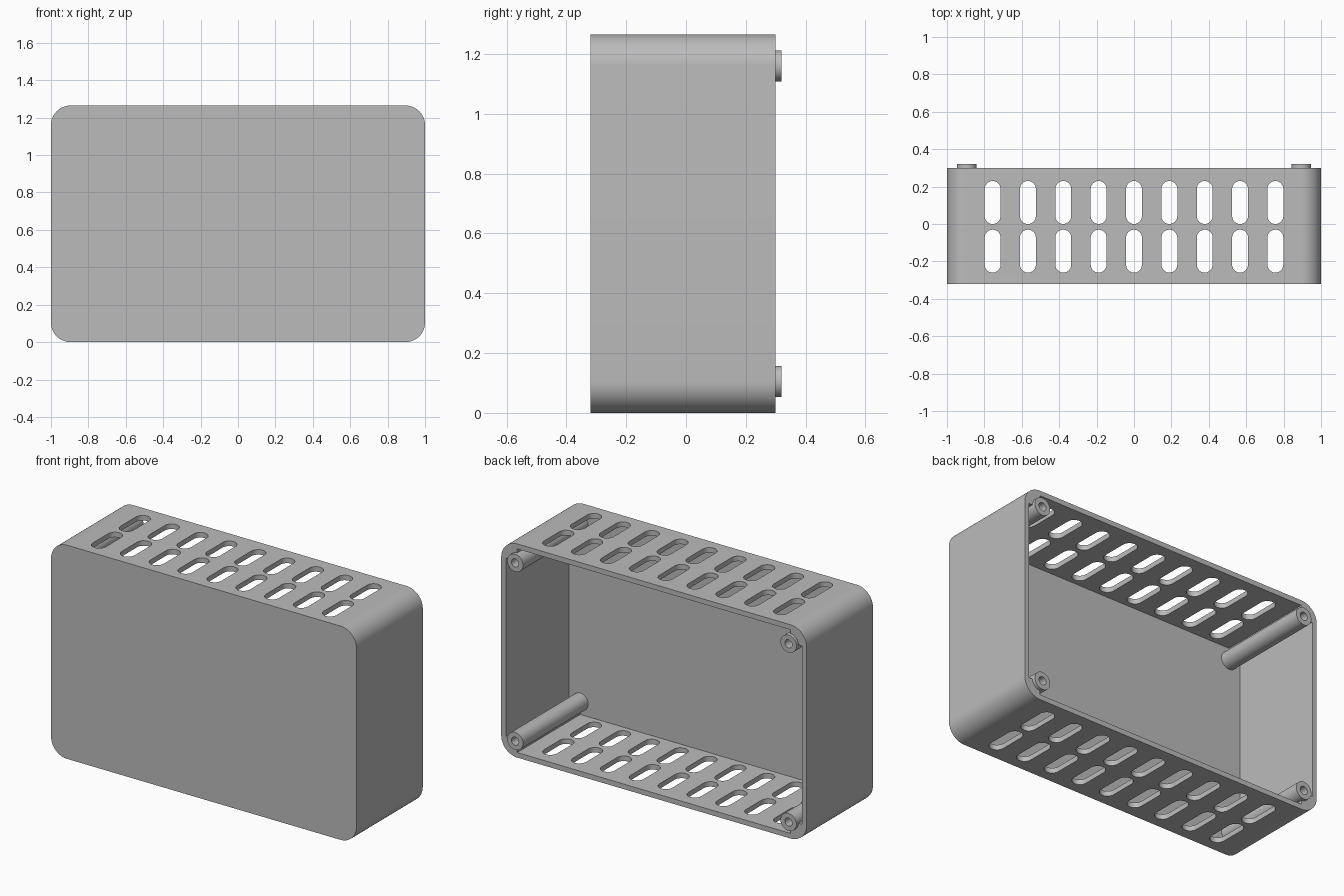
import bpy, bmesh
from math import pi, cos, sin
from mathutils import Matrix, Vector

if "Cube" in bpy.data.objects:
    bpy.data.objects.remove(bpy.data.objects["Cube"], do_unlink=True)

HEIGHT, FRONT, BACK = 1.265, -0.32, 0.30
WALL, CORNER = 0.03, 0.105
MID = HEIGHT / 2
BOSS_X, BOSS_Z = 1 - CORNER, MID - CORNER      # boss offsets from the centre
BOSS_R, HOLE_R = 0.052, 0.024

grey = bpy.data.materials.new("grey plastic")
grey.use_nodes = True
grey.diffuse_color = (0.5, 0.5, 0.5, 1)
grey.node_tree.nodes["Principled BSDF"].inputs["Base Color"].default_value = grey.diffuse_color


def arc(cx, cy, r, start, sweep, steps):
    return [(cx + r * cos(start + sweep * i / steps),
             cy + r * sin(start + sweep * i / steps)) for i in range(steps + 1)]


def prism(bm, outline, place, direction):
    """Extrude an outline; place maps each 2D point into space."""
    face = bm.faces.new([bm.verts.new(place(*p)) for p in outline])
    out = bmesh.ops.extrude_face_region(bm, geom=[face])
    verts = [v for v in out["geom"] if isinstance(v, bmesh.types.BMVert)]
    bmesh.ops.translate(bm, verts=verts, vec=direction)


def finish(name, bm):
    bmesh.ops.recalc_face_normals(bm, faces=bm.faces)
    mesh = bpy.data.meshes.new(name)
    bm.to_mesh(mesh)
    bm.free()
    mesh.materials.append(grey)
    obj = bpy.data.objects.new(name, mesh)
    bpy.context.collection.objects.link(obj)
    return obj


def activate(obj):
    bpy.ops.object.select_all(action="DESELECT")
    obj.select_set(True)
    bpy.context.view_layer.objects.active = obj


def cut(target, cutter):
    mod = target.modifiers.new("cut", "BOOLEAN")
    mod.operation, mod.solver, mod.object = "DIFFERENCE", "EXACT", cutter
    activate(target)
    bpy.ops.object.modifier_apply(modifier=mod.name)
    bpy.data.objects.remove(cutter, do_unlink=True)


def along_y(y):
    return lambda a, b: (a, y, MID + b)


corners = [(1, 1), (-1, 1), (-1, -1), (1, -1)]

# Rounded outer body
bm = bmesh.new()
outline = []
for i, (sx, sz) in enumerate(corners):
    outline += arc(sx * BOSS_X, sz * BOSS_Z, CORNER, i * pi / 2, pi / 2, 16)
prism(bm, outline, along_y(FRONT), (0, BACK - FRONT, 0))
case = finish("case_shell", bm)

# Cavity, open at the back, leaving solid corners behind the bosses
bm = bmesh.new()
ix, iz = 1 - WALL, MID - WALL
cross = []
for i, (sx, sz) in enumerate(corners):
    steps = [(ix, BOSS_Z), (BOSS_X, BOSS_Z), (BOSS_X, iz)]
    cross += [(sx * a, sz * b) for a, b in (steps if i % 2 == 0 else steps[::-1])]
prism(bm, cross, along_y(FRONT + WALL), (0, 1, 0))
cut(case, finish("cavity_cutter", bm))

# Seats for the four screw bosses
bm = bmesh.new()
for sx, sz in corners:
    ring = arc(sx * BOSS_X, sz * BOSS_Z, BOSS_R - 0.004, 0, 2 * pi, 32)[:-1]
    prism(bm, ring, along_y(FRONT + WALL), (0, 1, 0))
cut(case, finish("boss_seat_cutter", bm))

# Two rows of vent slots through top and bottom
bm = bmesh.new()
slot_r, slot_half = 0.0425, 0.115
for column in range(9):
    for y in (-0.145, 0.115):
        x = (column - 4) * 0.189
        reach = slot_half - slot_r
        slot = arc(x, y + reach, slot_r, 0, pi, 12) + arc(x, y - reach, slot_r, pi, pi, 12)
        prism(bm, slot, lambda a, b: (a, b, -0.1), (0, 0, HEIGHT + 0.2))
cut(case, finish("vent_cutter", bm))
activate(case)
bpy.ops.object.shade_smooth_by_angle(angle=pi / 6)

# Screw bosses with blind holes, standing proud of the rim
for sx, sz in corners:
    bm = bmesh.new()
    profile = [(0, -0.05), (HOLE_R, -0.05), (HOLE_R, -FRONT),
               (BOSS_R, -FRONT), (BOSS_R, FRONT + WALL / 2), (0, FRONT + WALL / 2)]
    verts = [bm.verts.new((r, y, 0)) for r, y in profile]
    edges = [bm.edges.new(pair) for pair in zip(verts, verts[1:])]
    bmesh.ops.spin(bm, geom=verts + edges, axis=(0, 1, 0), cent=(0, 0, 0),
                   steps=32, angle=2 * pi)
    bmesh.ops.remove_doubles(bm, verts=bm.verts, dist=0.0005)
    bmesh.ops.transform(bm, verts=bm.verts, matrix=Matrix.Translation(
        Vector((sx * BOSS_X, 0, MID + sz * BOSS_Z))))
    side = "left" if sx > 0 else "right"
    level = "upper" if sz > 0 else "lower"
    boss = finish(f"{level}_{side}_screw_boss", bm)
    activate(boss)
    bpy.ops.object.shade_smooth_by_angle(angle=pi / 6)
